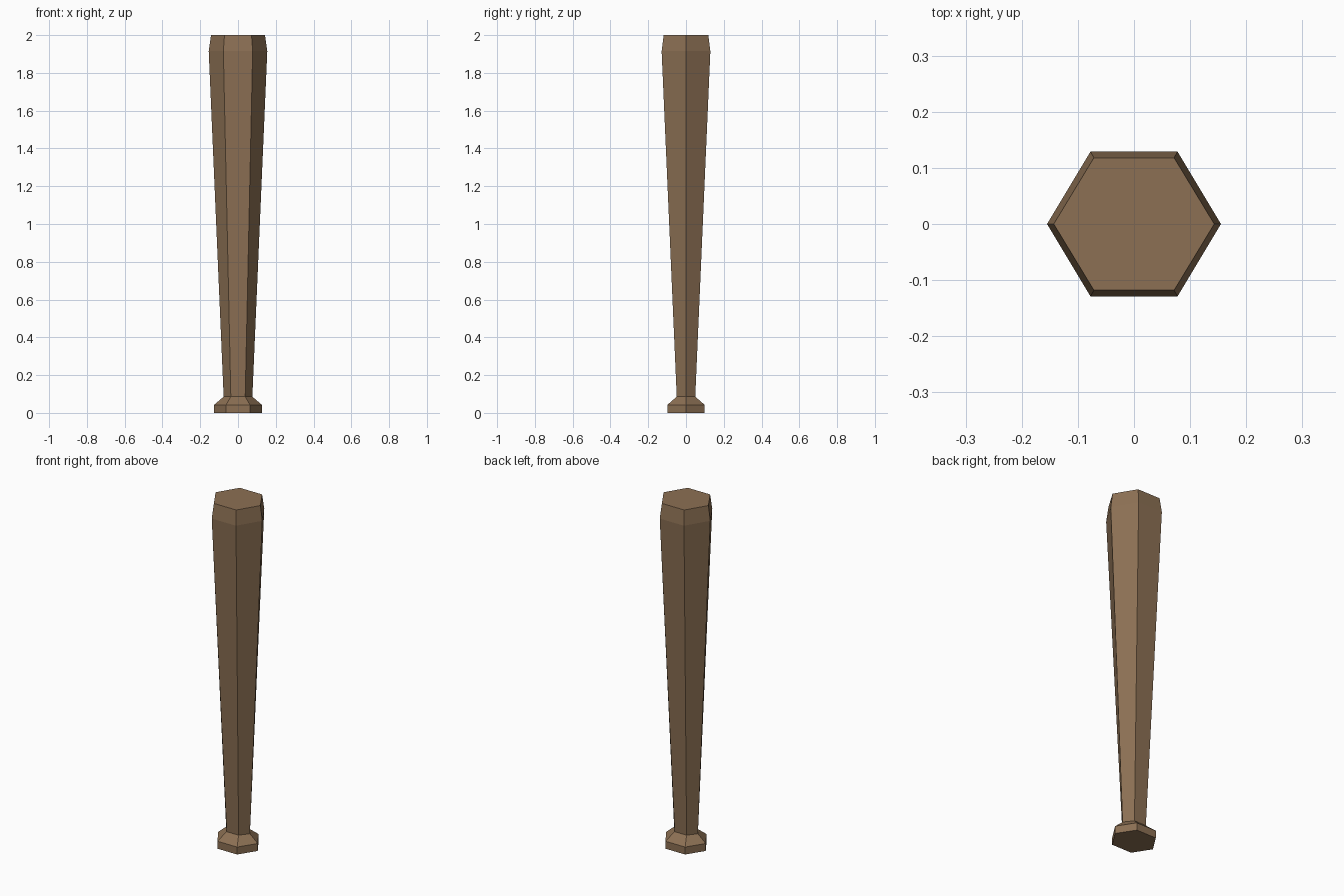
import bpy, bmesh, math

if "Cube" in bpy.data.objects:
    bpy.data.objects.remove(bpy.data.objects["Cube"])

# One wood colour
wood = bpy.data.materials.new("brown wood")
wood.diffuse_color = (0.262, 0.162, 0.088, 1)
wood.use_nodes = True
wood.node_tree.nodes["Principled BSDF"].inputs["Base Color"].default_value = wood.diffuse_color

SIDES = 6
# Hexagonal rings: (z, half width in x, half depth in y across the flats)
RINGS = [
    (0.0, 0.126, 0.098),     # knob bottom
    (0.043, 0.126, 0.098),   # knob rim
    (0.086, 0.076, 0.049),   # handle start
    (1.915, 0.155, 0.129),   # widest part of barrel
    (2.0, 0.143, 0.118),     # bevelled tip
]


def hex_ring(bm, z, rx, ry):
    ring = []
    for i in range(SIDES):
        a = math.tau * i / SIDES
        y = ry * math.sin(a) / math.sin(math.pi / 3)
        ring.append(bm.verts.new((rx * math.cos(a), y, z)))
    return ring


# Bat: lofted rings with capped ends
bm = bmesh.new()
rings = [hex_ring(bm, *r) for r in RINGS]
for lower, upper in zip(rings, rings[1:]):
    for i in range(SIDES):
        j = (i + 1) % SIDES
        bm.faces.new((lower[i], lower[j], upper[j], upper[i]))
bm.faces.new(rings[0][::-1])
bm.faces.new(rings[-1])

mesh = bpy.data.meshes.new("wooden_bat")
bm.to_mesh(mesh)
bm.free()
mesh.materials.append(wood)
bat = bpy.data.objects.new("wooden_bat", mesh)
bpy.context.collection.objects.link(bat)
